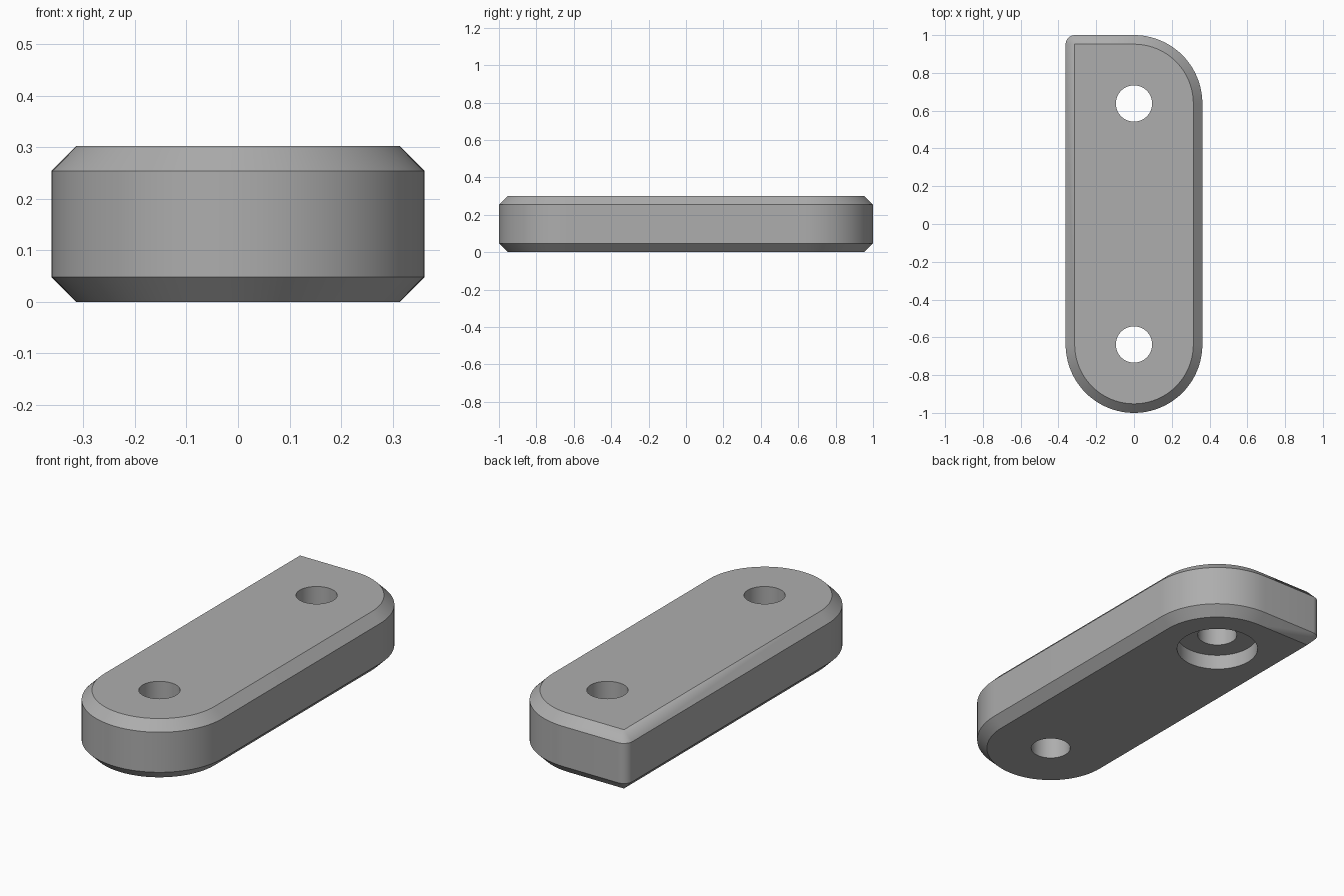
import bpy, bmesh, math

if "Cube" in bpy.data.objects:
    bpy.data.objects.remove(bpy.data.objects["Cube"])

HALF_W, HALF_L, HEIGHT, CHAMFER = 0.362, 1.0, 0.302, 0.048
HOLE_Y, HOLE_R = 0.638, 0.096
BORE_R, BORE_DEPTH = 0.198, 0.078

grey = bpy.data.materials.new("grey")
grey.diffuse_color = (0.42, 0.42, 0.42, 1)
grey.use_nodes = True
grey.node_tree.nodes["Principled BSDF"].inputs["Base Color"].default_value = grey.diffuse_color


def arc(cx, cy, r, start, end, steps):
    return [(cx + r * math.cos(a), cy + r * math.sin(a))
            for a in (math.radians(start + (end - start) * i / steps)
                      for i in range(steps + 1))]


def outline(inset):
    """Rounded front, one rounded back corner, one tight back corner."""
    r = HALF_W - inset
    return (arc(0, -HOLE_Y, r, 180, 360, 48)
            + arc(0, HOLE_Y, r, 0, 90, 24)
            + arc(-HALF_W + CHAMFER, HALF_L - CHAMFER, CHAMFER - inset, 90, 180, 8))


# Chamfered plate lofted through four outlines
bm = bmesh.new()
levels = [(0, CHAMFER), (CHAMFER, 0), (HEIGHT - CHAMFER, 0), (HEIGHT, CHAMFER)]
rings = [[bm.verts.new((x, y, z)) for x, y in outline(i)] for z, i in levels]
n = len(rings[0])
for low, high in zip(rings, rings[1:]):
    for i in range(n):
        j = (i + 1) % n
        bm.faces.new((low[i], low[j], high[j], high[i]))
bm.faces.new(rings[0][::-1])
bm.faces.new(rings[-1])
bmesh.ops.remove_doubles(bm, verts=bm.verts, dist=0.0005)
bmesh.ops.recalc_face_normals(bm, faces=bm.faces)
mesh = bpy.data.meshes.new("plate")
bm.to_mesh(mesh)
bm.free()
mesh.materials.append(grey)
plate = bpy.data.objects.new("plate", mesh)
bpy.context.collection.objects.link(plate)


def drill(y, radius, z_low, z_high):
    """Cut a vertical round hole into the plate."""
    bpy.ops.mesh.primitive_cylinder_add(vertices=64, radius=radius, depth=z_high - z_low,
                                        location=(0, y, (z_low + z_high) / 2))
    cutter = bpy.context.object
    cutter.name = "hole_cutter"
    cutter.hide_render = True
    cutter.data.materials.append(grey)
    bpy.ops.object.select_all(action='DESELECT')
    bpy.context.view_layer.objects.active = plate
    plate.select_set(True)
    mod = plate.modifiers.new("hole", 'BOOLEAN')
    mod.operation, mod.solver, mod.object = 'DIFFERENCE', 'EXACT', cutter
    bpy.ops.object.modifier_apply(modifier=mod.name)
    bpy.data.objects.remove(cutter)


# Two through holes, the back one counterbored from underneath
drill(-HOLE_Y, HOLE_R, -0.2, 0.5)
drill(HOLE_Y, HOLE_R, -0.2, 0.5)
drill(HOLE_Y, BORE_R, -0.2, BORE_DEPTH)

bpy.ops.object.shade_smooth_by_angle(angle=math.radians(30))
